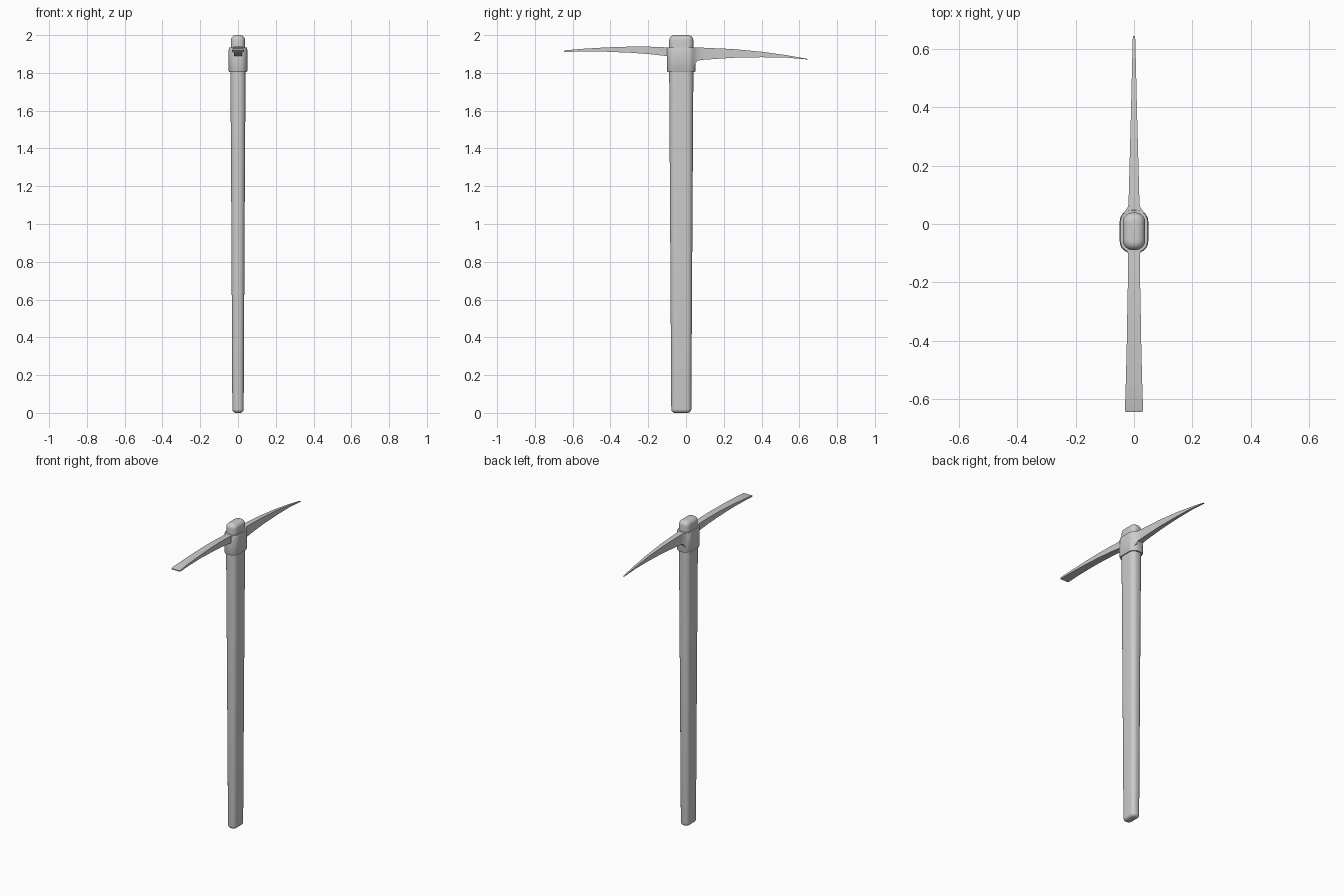
import bpy
import bmesh
from math import radians, sin, cos, pi

cube = bpy.data.objects.get("Cube")
if cube:
    bpy.data.objects.remove(cube)

grey = bpy.data.materials.new("plain grey")
grey.use_nodes = True
grey.diffuse_color = (0.6, 0.6, 0.6, 1)
grey.node_tree.nodes["Principled BSDF"].inputs["Base Color"].default_value = (0.6, 0.6, 0.6, 1)


def loft(name, rings, angle=35, closed=False):
    """Skin a list of equally long rings; cap the ends or join them in a loop."""
    bm = bmesh.new()
    loops = [[bm.verts.new(p) for p in ring] for ring in rings]
    n = len(loops[0])
    pairs = list(zip(loops, loops[1:]))
    if closed:
        pairs.append((loops[-1], loops[0]))
    for a, b in pairs:
        for i in range(n):
            j = (i + 1) % n
            bm.faces.new((a[i], a[j], b[j], b[i]))
    if not closed:
        bm.faces.new(loops[0])
        bm.faces.new(loops[-1])
    bmesh.ops.recalc_face_normals(bm, faces=bm.faces)
    mesh = bpy.data.meshes.new(name)
    bm.to_mesh(mesh)
    bm.free()
    mesh.materials.append(grey)
    obj = bpy.data.objects.new(name, mesh)
    bpy.context.collection.objects.link(obj)
    bpy.ops.object.select_all(action='DESELECT')
    obj.select_set(True)
    bpy.context.view_layer.objects.active = obj
    bpy.ops.object.shade_smooth_by_angle(angle=radians(angle))
    return obj


def oval(hx, hy, z, yc=-0.025, steps=8):
    """Rounded rectangle, half sizes hx and hy, with nearly round ends."""
    r = 0.85 * hx
    ring = []
    for q, (sx, sy) in enumerate([(1, 1), (-1, 1), (-1, -1), (1, -1)]):
        for k in range(steps + 1):
            a = (q + k / steps) * pi / 2
            ring.append((sx * (hx - r) + r * cos(a), yc + sy * (hy - r) + r * sin(a), z))
    return ring


def rounded_end(hx, hy, z, r, side):
    """Rings of a rounded end, from the tip inwards; side is 1 for up."""
    rings = []
    for k in range(7):
        a = k / 6 * pi / 2
        inset = r * (1 - sin(a))
        rings.append(oval(hx - inset, hy - inset, z - side * r * (1 - cos(a))))
    return rings


# Tapered handle, rounded at both ends
handle = rounded_end(0.03, 0.053, 0, 0.02, -1)
handle += [oval(0.035, 0.059, 1.0), oval(0.04, 0.064, 1.8), oval(0.038, 0.064, 1.93)]
handle += rounded_end(0.038, 0.064, 2.0, 0.028, 1)[::-1]
loft("handle", handle)

# Collar around the handle
loft("head_collar", [oval(0.035, 0.06, 1.805), oval(0.046, 0.073, 1.805),
                     oval(0.049, 0.075, 1.81), oval(0.049, 0.075, 1.925),
                     oval(0.046, 0.072, 1.935), oval(0.035, 0.06, 1.935)], closed=True)


def blade(name, sections):
    """Curved arm from (y, half width, bottom, top) sections."""
    loft(name, [[(-w, y, lo), (w, y, lo), (w, y, hi), (-w, y, hi)]
                for y, w, lo, hi in sections], angle=40)


# Pointed arm at the back, flaring where it meets the collar
blade("pick_spike", [
    (0.0, 0.046, 1.82, 1.934), (0.03, 0.042, 1.825, 1.934), (0.045, 0.03, 1.84, 1.934),
    (0.06, 0.02, 1.865, 1.934), (0.1, 0.018, 1.87, 1.933), (0.25, 0.014, 1.88, 1.926),
    (0.4, 0.01, 1.883, 1.912), (0.53, 0.007, 1.881, 1.894), (0.645, 0.004, 1.871, 1.874)])

# Flat arm at the front, widening to a chisel edge
blade("chisel_arm", [
    (-0.06, 0.042, 1.888, 1.934), (-0.085, 0.034, 1.888, 1.934), (-0.1, 0.02, 1.889, 1.935),
    (-0.2, 0.021, 1.9, 1.939), (-0.3, 0.023, 1.907, 1.939), (-0.42, 0.025, 1.912, 1.935),
    (-0.54, 0.028, 1.913, 1.928), (-0.635, 0.031, 1.911, 1.92), (-0.645, 0.029, 1.911, 1.917)])
